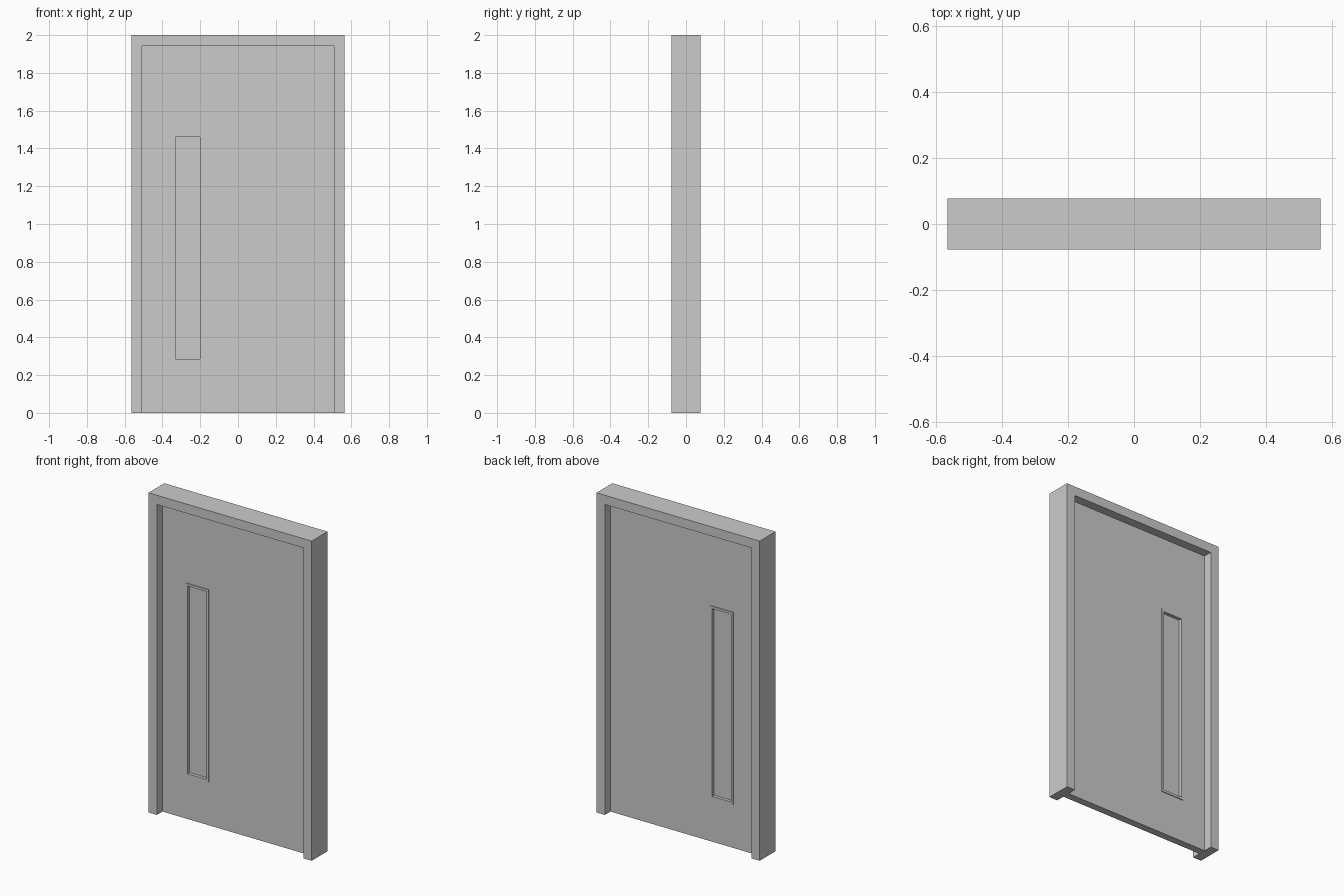
import bpy, bmesh

if "Cube" in bpy.data.objects:
    bpy.data.objects.remove(bpy.data.objects["Cube"])

HALF_W, HEIGHT, HALF_D = 0.565, 2.0, 0.078   # overall frame
JAMB = 0.058                                  # frame face width
LEAF = 0.023                                  # half thickness of door leaf
OPENING = (-0.33, 0.286, -0.20, 1.46)         # window x0, z0, x1, z1
TRIM_W, TRIM_OUT = 0.015, 0.005


def finish(name, bm):
    bmesh.ops.recalc_face_normals(bm, faces=bm.faces)
    mesh = bpy.data.meshes.new(name)
    bm.to_mesh(mesh)
    bm.free()
    obj = bpy.data.objects.new(name, mesh)
    bpy.context.collection.objects.link(obj)
    return obj


def prism(name, profile, y0, y1):
    """Extrude an x-z outline from y0 to y1."""
    bm = bmesh.new()
    face = bm.faces.new([bm.verts.new((x, y0, z)) for x, z in profile])
    new = bmesh.ops.extrude_face_region(bm, geom=[face])["geom"]
    moved = [v for v in new if isinstance(v, bmesh.types.BMVert)]
    bmesh.ops.translate(bm, verts=moved, vec=(0, y1 - y0, 0))
    return finish(name, bm)


def corners(r):
    x0, z0, x1, z1 = r
    return [(x0, z0), (x1, z0), (x1, z1), (x0, z1)]


def ring(name, outer, inner, y0, y1):
    """Rectangular slab with a rectangular hole."""
    bm = bmesh.new()
    loops = [[bm.verts.new((x, y, z)) for x, z in corners(r)]
             for r, y in ((outer, y0), (outer, y1), (inner, y1), (inner, y0))]
    for a, b in zip(loops, loops[1:] + loops[:1]):
        for i in range(4):
            j = (i + 1) % 4
            bm.faces.new((a[i], a[j], b[j], b[i]))
    return finish(name, bm)


# Door frame: two jambs and a head in one U-shaped piece
in_x, in_z = HALF_W - JAMB, HEIGHT - JAMB
prism("door_frame",
      [(-HALF_W, 0), (-in_x, 0), (-in_x, in_z), (in_x, in_z),
       (in_x, 0), (HALF_W, 0), (HALF_W, HEIGHT), (-HALF_W, HEIGHT)],
      -HALF_D, HALF_D)

# Door leaf with the window opening
ring("door_leaf", (-in_x, 0, in_x, in_z), OPENING, -LEAF, LEAF)

# Thin raised trim around the window on both faces
x0, z0, x1, z1 = OPENING
trim_outer = (x0 - TRIM_W, z0 - TRIM_W, x1 + TRIM_W, z1 + TRIM_W)
for side, s in (("front", -1), ("back", 1)):
    ring(f"window_trim_{side}", trim_outer, OPENING, s * LEAF, s * (LEAF + TRIM_OUT))

# Window pane set back in the opening
prism("window_pane", corners(OPENING), -0.008, 0.008)
